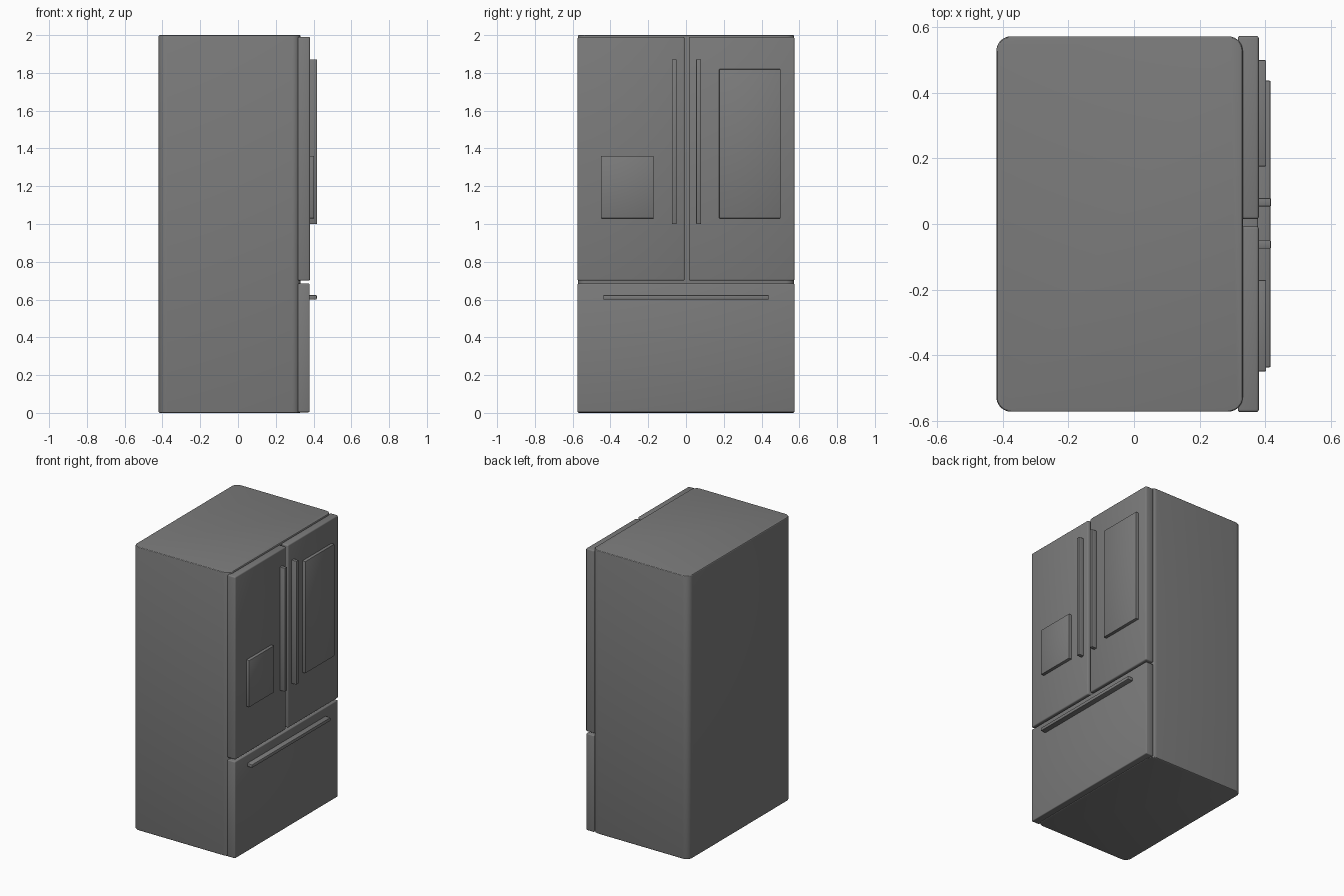
import bpy, bmesh

if "Cube" in bpy.data.objects:
    bpy.data.objects.remove(bpy.data.objects["Cube"])

# Dark slate-grey finish shared by every part
finish = bpy.data.materials.new("dark_grey")
finish.diffuse_color = (0.2, 0.2, 0.2, 1)
finish.use_nodes = True
finish.node_tree.nodes["Principled BSDF"].inputs["Base Color"].default_value = finish.diffuse_color


def box(name, x, y, z, bevel=0.01, segs=3, upright=0.0):
    """Box from (min, max) ranges; optional larger rounding on upright edges."""
    bm = bmesh.new()
    bmesh.ops.create_cube(bm, size=1.0)
    for v in bm.verts:
        v.co = [lo + (hi - lo) * (c + 0.5) for c, (lo, hi) in zip(v.co, (x, y, z))]
    if upright:
        edges = [e for e in bm.edges
                 if abs(e.verts[0].co.z - e.verts[1].co.z) > 0.1]
        bmesh.ops.bevel(bm, geom=edges, offset=upright, segments=8,
                        profile=0.5, affect='EDGES')
    sharp = [e for e in bm.edges if e.calc_face_angle(0) > 1.0]
    bmesh.ops.bevel(bm, geom=sharp, offset=bevel, segments=segs,
                    profile=0.5, affect='EDGES')
    bmesh.ops.recalc_face_normals(bm, faces=bm.faces)
    mesh = bpy.data.meshes.new(name)
    bm.to_mesh(mesh)
    bm.free()
    mesh.materials.append(finish)
    ob = bpy.data.objects.new(name, mesh)
    bpy.context.collection.objects.link(ob)
    bpy.context.view_layer.objects.active = ob
    ob.select_set(True)
    bpy.ops.object.shade_smooth_by_angle()
    ob.select_set(False)
    return ob


# Cabinet: rounded upright corners, softened top and bottom rims
box("cabinet", (-0.42, 0.332), (-0.573, 0.573), (0, 2), 0.006, 3, 0.045)

# Two upper doors and the freezer drawer
box("left_door", (0.317, 0.381), (-0.574, -0.007), (0.70, 1.99), 0.008)
box("right_door", (0.317, 0.381), (0.015, 0.574), (0.70, 1.99), 0.008)
box("freezer_drawer", (0.317, 0.379), (-0.574, 0.574), (0.003, 0.685), 0.006)

# Raised panels: dispenser on the left door, screen on the right
box("dispenser_panel", (0.36, 0.403), (-0.45, -0.171), (1.03, 1.36), 0.003, 2)
box("screen_panel", (0.36, 0.403), (0.176, 0.50), (1.03, 1.82), 0.003, 2)

# Handles
for side, y0 in (("left", -0.075), ("right", 0.054)):
    box(side + "_door_handle", (0.36, 0.418), (y0, y0 + 0.025), (1.0, 1.872), 0.003, 2)
box("drawer_handle", (0.36, 0.417), (-0.438, 0.438), (0.60, 0.624), 0.005, 2)
